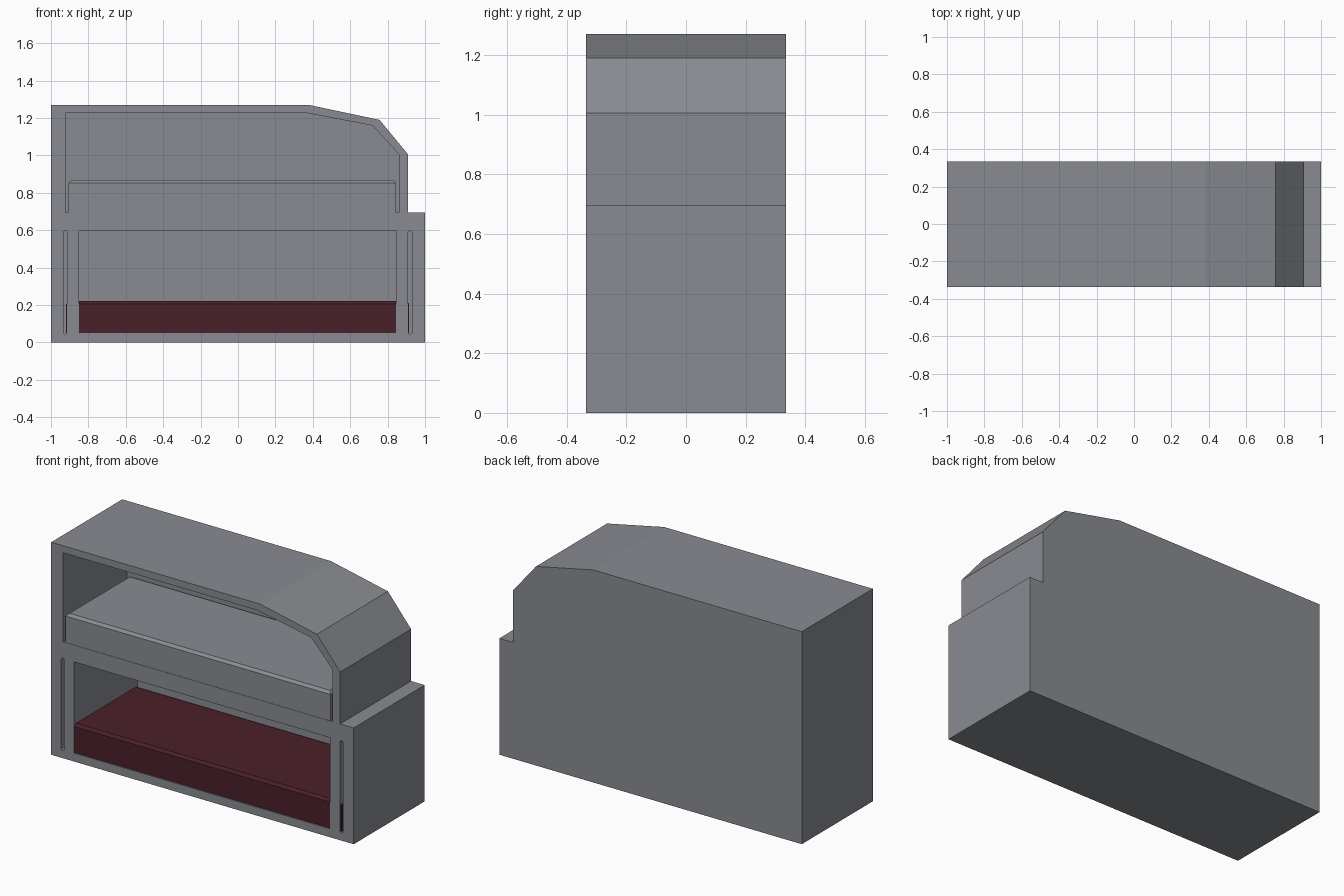
import bpy, bmesh, math

if "Cube" in bpy.data.objects:
    bpy.data.objects.remove(bpy.data.objects["Cube"])

FRONT, BACK, INNER = -0.336, 0.335, 0.267


def material(name, rgb):
    m = bpy.data.materials.new(name)
    m.diffuse_color = (*rgb, 1)
    m.use_nodes = True
    m.node_tree.nodes["Principled BSDF"].inputs["Base Color"].default_value = m.diffuse_color
    return m


grey = material("cool grey", (0.25, 0.26, 0.285))
red = material("dark maroon", (0.068, 0.014, 0.023))


def prism(name, profile, y0, y1, mat):
    """Extrude an (x, z) outline from y0 to y1."""
    bm = bmesh.new()
    face = bm.faces.new([bm.verts.new((x, y0, z)) for x, z in profile])
    moved = bmesh.ops.extrude_face_region(bm, geom=[face])["geom"]
    bmesh.ops.translate(bm, vec=(0, y1 - y0, 0),
                        verts=[v for v in moved if isinstance(v, bmesh.types.BMVert)])
    bmesh.ops.recalc_face_normals(bm, faces=bm.faces)
    return finish(name, bm, mat)


def finish(name, bm, mat):
    me = bpy.data.meshes.new(name)
    bm.to_mesh(me)
    bm.free()
    me.materials.append(mat)
    ob = bpy.data.objects.new(name, me)
    bpy.context.collection.objects.link(ob)
    return ob


def rect(x0, x1, z0, z1):
    return [(x0, z0), (x1, z0), (x1, z1), (x0, z1)]


def slot(x, r, z0, z1, n=6):
    """Narrow vertical outline with round ends."""
    arc = [math.pi * i / n for i in range(n + 1)]
    return ([(x + r * math.cos(a), z1 - r + r * math.sin(a)) for a in arc] +
            [(x - r * math.cos(a), z0 + r - r * math.sin(a)) for a in arc])


def mattress(name, x0, x1, y0, y1, z0, z1, chamfer, mat):
    """Box with chamfered top edges."""
    bm = bmesh.new()
    bmesh.ops.create_cube(bm, size=1)
    for v in bm.verts:
        v.co = (x1 if v.co.x > 0 else x0, y1 if v.co.y > 0 else y0, z1 if v.co.z > 0 else z0)
    top = [e for e in bm.edges if all(abs(v.co.z - z1) < 1e-5 for v in e.verts)]
    bmesh.ops.bevel(bm, geom=top, offset=chamfer, segments=1, affect='EDGES')
    return finish(name, bm, mat)


# Outer body with sloped upper corner and a step at the right
shell = prism("bunk_shell", [(-1, 0), (1, 0), (1, 0.695), (0.91, 0.695), (0.91, 1.005),
                             (0.757, 1.19), (0.38, 1.27), (-1, 1.27)], FRONT, BACK, grey)

# Berth openings and the two narrow side slots
openings = {
    "upper_opening": [(-0.922, 0.695), (0.861, 0.695), (0.861, 1.005), (0.72, 1.16),
                      (0.36, 1.228), (-0.922, 1.228)],
    "lower_opening": rect(-0.85, 0.845, 0.05, 0.595),
    "left_slot": slot(-0.924, 0.01, 0.045, 0.597),
    "right_slot": slot(0.92, 0.01, 0.045, 0.597),
}
for name, outline in openings.items():
    cutter = prism(name, outline, FRONT - 0.1, INNER, grey)
    mod = shell.modifiers.new(name, 'BOOLEAN')
    mod.operation, mod.solver, mod.object = 'DIFFERENCE', 'EXACT', cutter
    bpy.context.view_layer.objects.active = shell
    bpy.ops.object.modifier_apply(modifier=name)
    bpy.data.objects.remove(cutter)

# Mattresses; the lower one reaches through the jambs into the slots
mattress("upper_mattress", -0.906, 0.846, FRONT + 0.002, INNER, 0.695, 0.868, 0.015, grey)
mattress("lower_mattress", -0.919, 0.915, FRONT + 0.006, INNER, 0.05, 0.221, 0.015, red)
